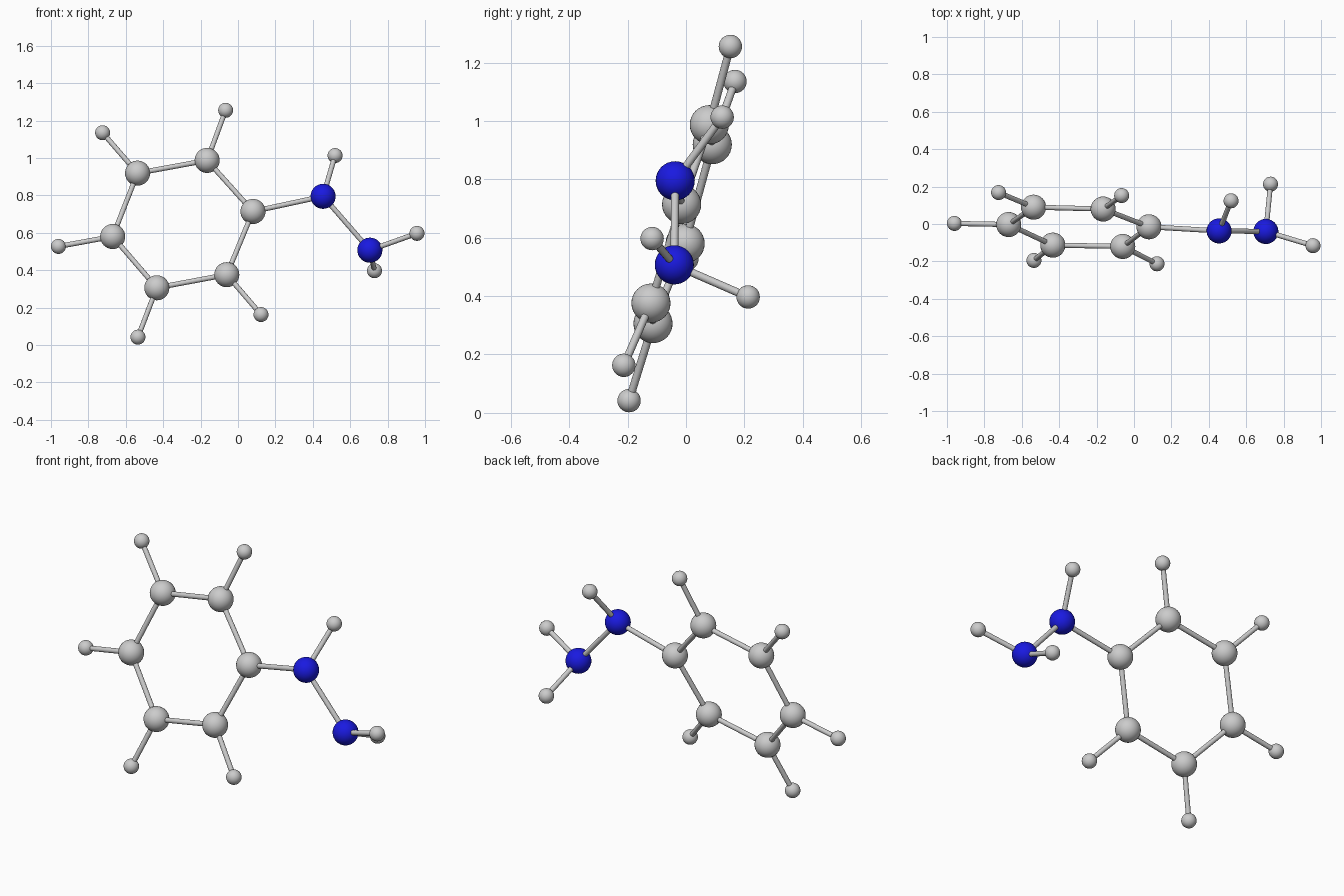
import bpy
from mathutils import Vector

if "Cube" in bpy.data.objects:
    bpy.data.objects.remove(bpy.data.objects["Cube"])

BOND_R = 0.0135
RADIUS = {"carbon": 0.067, "nitrogen": 0.067, "hydrogen": 0.04}

blue = bpy.data.materials.new("nitrogen_blue")
blue.diffuse_color = (0.01, 0.01, 0.75, 1)
blue.use_nodes = True
blue.node_tree.nodes["Principled BSDF"].inputs["Base Color"].default_value = blue.diffuse_color

# Atom centres
atoms = {
    "carbon_1": (0.08, -0.015, 0.714),
    "carbon_2": (-0.165, 0.08, 0.987),
    "carbon_3": (-0.537, 0.09, 0.919),
    "carbon_4": (-0.67, -0.003, 0.58),
    "carbon_5": (-0.434, -0.113, 0.306),
    "carbon_6": (-0.06, -0.12, 0.376),
    "nitrogen_1": (0.455, -0.037, 0.795),
    "nitrogen_2": (0.705, -0.04, 0.507),
    "hydrogen_2": (-0.066, 0.152, 1.255),
    "hydrogen_3": (-0.724, 0.168, 1.135),
    "hydrogen_4": (-0.96, 0.003, 0.527),
    "hydrogen_5": (-0.535, -0.195, 0.042),
    "hydrogen_6": (0.123, -0.213, 0.163),
    "hydrogen_7": (0.519, 0.124, 1.013),
    "hydrogen_8": (0.957, -0.116, 0.597),
    "hydrogen_9": (0.73, 0.213, 0.397),
}


def smooth(obj):
    bpy.ops.object.shade_smooth_by_angle()
    return obj


def add_atom(name, centre):
    kind = name.split("_")[0]
    bpy.ops.mesh.primitive_uv_sphere_add(
        segments=32, ring_count=16, radius=RADIUS[kind], location=centre)
    obj = smooth(bpy.context.object)
    obj.name = name
    if kind == "nitrogen":
        obj.data.materials.append(blue)


def add_bond(a, b):
    p, q = Vector(atoms[a]), Vector(atoms[b])
    d = q - p
    bpy.ops.mesh.primitive_cylinder_add(
        vertices=16, radius=BOND_R, depth=d.length, location=(p + q) / 2,
        rotation=d.to_track_quat('Z', 'Y').to_euler())
    smooth(bpy.context.object).name = f"bond_{a}_{b}"


for name, centre in atoms.items():
    add_atom(name, centre)

# Ring bonds
for i in range(6):
    add_bond(f"carbon_{i + 1}", f"carbon_{(i + 1) % 6 + 1}")

# Ring hydrogens
for i in range(2, 7):
    add_bond(f"carbon_{i}", f"hydrogen_{i}")

# Side chain
for a, b in (("carbon_1", "nitrogen_1"), ("nitrogen_1", "nitrogen_2"),
             ("nitrogen_1", "hydrogen_7"), ("nitrogen_2", "hydrogen_8"),
             ("nitrogen_2", "hydrogen_9")):
    add_bond(a, b)
